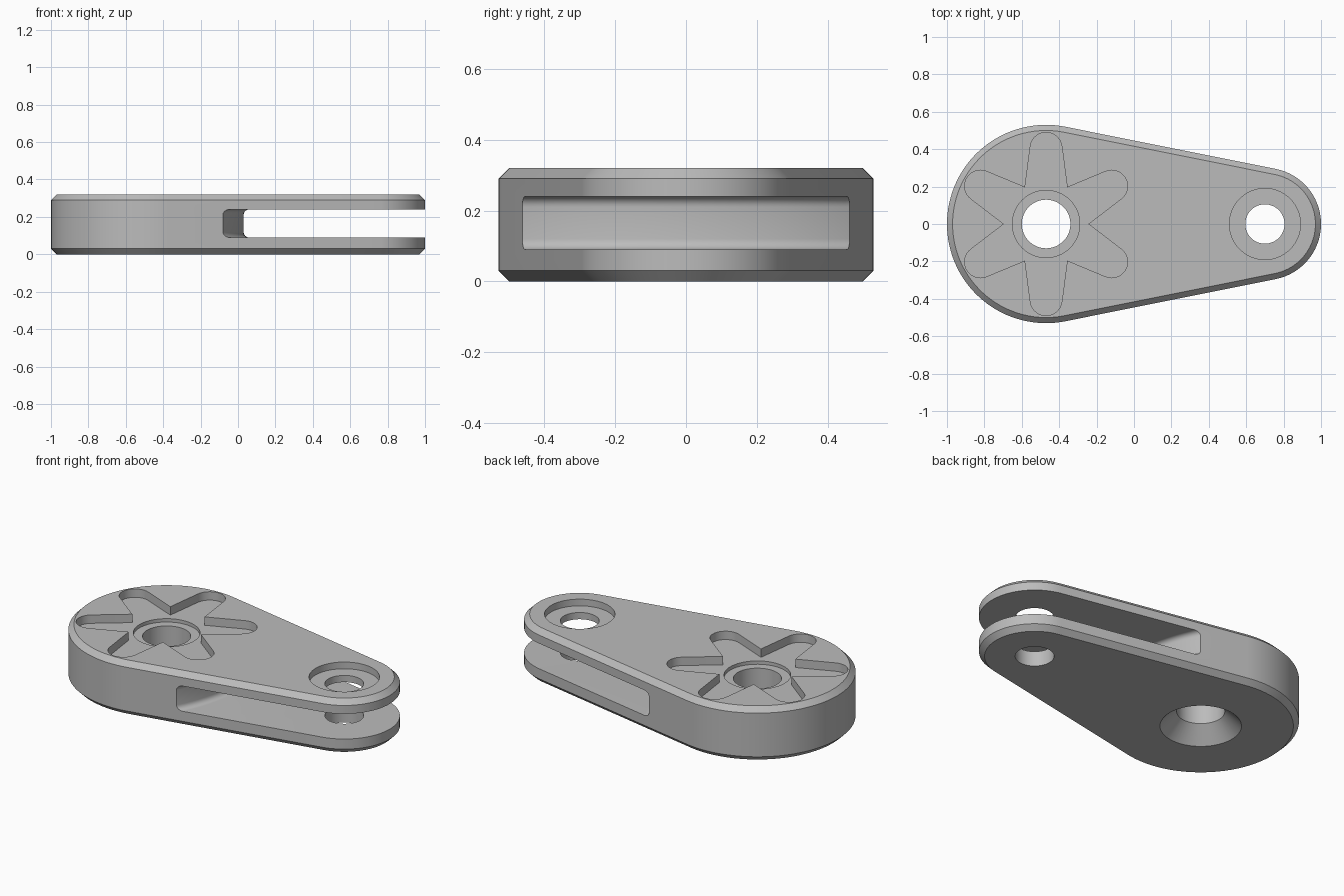
import bpy, bmesh
from math import sin, cos, pi, asin, radians

cube = bpy.data.objects.get("Cube")
if cube:
    bpy.data.objects.remove(cube, do_unlink=True)

BIG_X, BIG_R = -0.47, 0.53      # wide end
SMALL_X, SMALL_R = 0.70, 0.30   # narrow end
HEIGHT, CHAMFER = 0.32, 0.03

metal = bpy.data.materials.new("grey metal")
metal.use_nodes = True
grey = (0.5, 0.5, 0.5, 1)
metal.diffuse_color = grey
metal.node_tree.nodes["Principled BSDF"].inputs["Base Color"].default_value = grey


def arc(cx, cy, r, start, end, steps):
    return [(cx + r * cos(start + (end - start) * i / steps),
             cy + r * sin(start + (end - start) * i / steps)) for i in range(steps + 1)]


def loft(name, rings):
    """Closed solid through (outline, z) rings with equal point counts."""
    bm = bmesh.new()
    loops = [[bm.verts.new((x, y, z)) for x, y in outline] for outline, z in rings]
    n = len(loops[0])
    for a, b in zip(loops, loops[1:]):
        for i in range(n):
            j = (i + 1) % n
            bm.faces.new((a[i], a[j], b[j], b[i]))
    bm.faces.new(loops[0][::-1])
    bm.faces.new(loops[-1])
    bmesh.ops.recalc_face_normals(bm, faces=bm.faces)
    mesh = bpy.data.meshes.new(name)
    bm.to_mesh(mesh)
    bm.free()
    obj = bpy.data.objects.new(name, mesh)
    bpy.context.collection.objects.link(obj)
    mesh.materials.append(metal)
    return obj


def bore(name, x, profile):
    """Round cutter from (radius, z) steps."""
    return loft(name, [(arc(x, 0, r, 0, 2 * pi, 64)[:-1], z) for r, z in profile])


# Teardrop body: two circles joined by tangents, chamfered top and bottom
def teardrop(inset):
    t = pi / 2 - asin((BIG_R - SMALL_R) / (SMALL_X - BIG_X))
    return (arc(SMALL_X, 0, SMALL_R - inset, -t, t, 40)
            + arc(BIG_X, 0, BIG_R - inset, t, 2 * pi - t, 64))


body = loft("link_body", [(teardrop(CHAMFER), 0), (teardrop(0), CHAMFER),
                          (teardrop(0), HEIGHT - CHAMFER), (teardrop(CHAMFER), HEIGHT)])

# Fork slot with a bulging end wall and filleted corners
SLOT_LOW, SLOT_HIGH, FILLET = 0.09, 0.24, 0.03


def slot_outline(grow):
    return arc(-0.99, 0, 1.02 + grow, -0.7, 0.7, 40) + [(1.3, 0.8), (1.3, -0.8)]


low, high = [], []
for i in range(7):
    a = i / 6 * pi / 2
    outline, rise = slot_outline(FILLET * (1 - sin(a))), FILLET * (1 - cos(a))
    low.append((outline, SLOT_LOW + rise))
    high.insert(0, (outline, SLOT_HIGH - rise))
slot = loft("slot_cutter", low + high)

# Six-armed star pocket with rounded tips
star = []
for k in range(6):
    a = radians(30 + 60 * k)
    notch = a - radians(30)
    star.append((BIG_X + 0.226 * cos(notch), 0.226 * sin(notch)))
    tip = 0.405
    star += arc(BIG_X + tip * cos(a), tip * sin(a), 0.085,
                a - radians(83), a + radians(83), 14)
pocket = loft("star_cutter", [(star, HEIGHT - 0.05), (star, HEIGHT + 0.1)])

# Main bore: countersunk below, shallow recess above; pin bore: counterbored above
main_bore = bore("main_bore_cutter", BIG_X,
                 [(0.23, -0.01), (0.13, 0.09), (0.13, 0.25), (0.18, 0.25), (0.18, 0.4)])
pin_bore = bore("pin_bore_cutter", SMALL_X,
                [(0.105, -0.1), (0.105, 0.28), (0.19, 0.28), (0.19, 0.4)])

# Cut everything out of the body
bpy.ops.object.select_all(action='DESELECT')
bpy.context.view_layer.objects.active = body
body.select_set(True)
for cutter in (slot, pocket, main_bore, pin_bore):
    cutter.hide_render = True
    mod = body.modifiers.new(cutter.name, 'BOOLEAN')
    mod.operation, mod.solver, mod.object = 'DIFFERENCE', 'EXACT', cutter
    bpy.ops.object.modifier_apply(modifier=mod.name)
    bpy.data.objects.remove(cutter, do_unlink=True)

bpy.ops.object.shade_smooth_by_angle(angle=radians(22))
